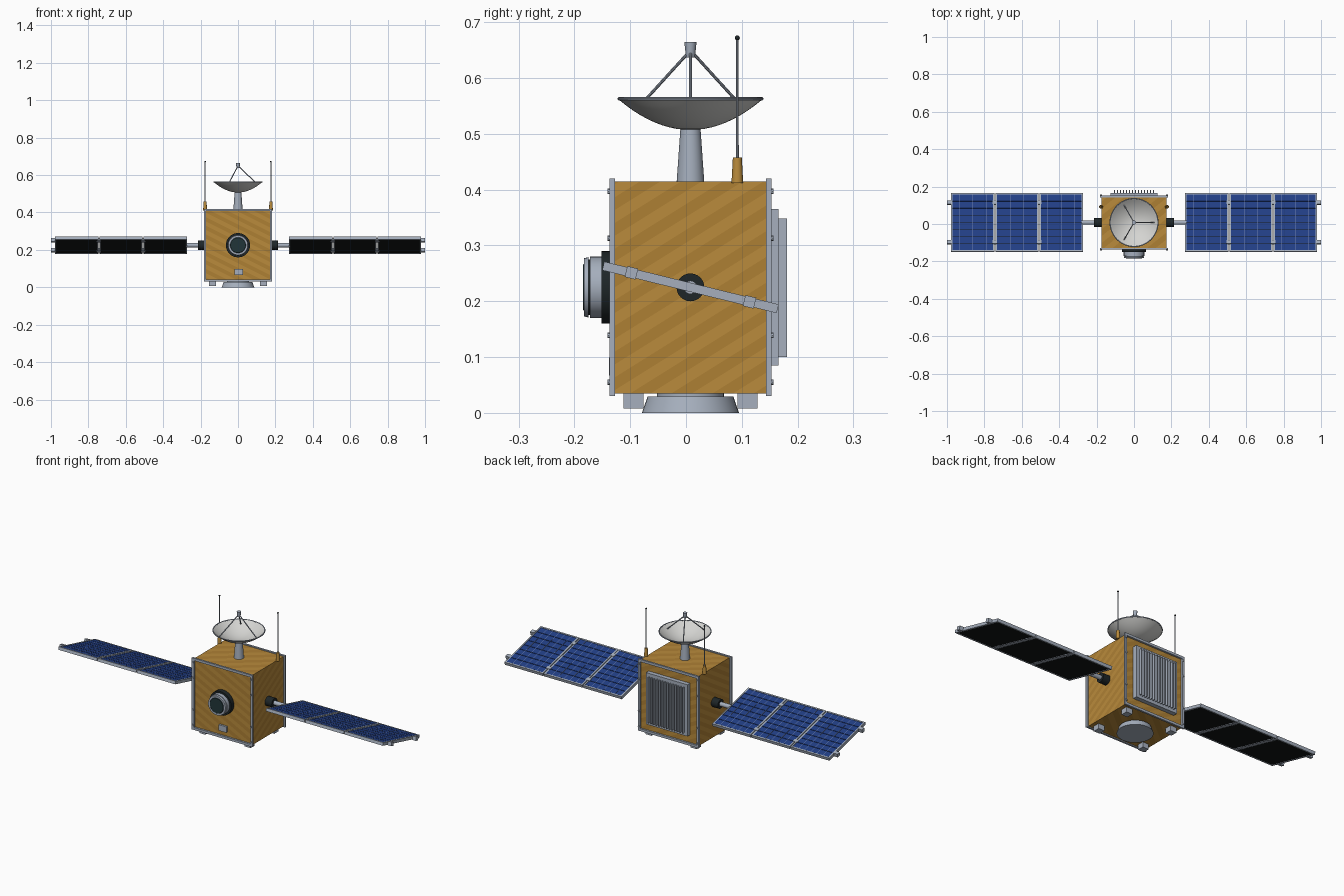
import bpy, bmesh, math
from mathutils import Matrix, Vector

if "Cube" in bpy.data.objects:
    bpy.data.objects.remove(bpy.data.objects["Cube"])


def material(name, *rgb):
    m = bpy.data.materials.new(name)
    m.use_nodes = True
    m.diffuse_color = (*rgb, 1)
    m.node_tree.nodes["Principled BSDF"].inputs["Base Color"].default_value = (*rgb, 1)
    return m


GOLD = material("gold foil", 0.49, 0.26, 0.045)
CREASE = material("gold foil crease", 0.42, 0.215, 0.034)
SILVER = material("brushed silver", 0.38, 0.43, 0.51)
DARK = material("dark housing", 0.013, 0.019, 0.021)
BLACK = material("panel backing", 0.007, 0.009, 0.009)
BLUE = material("solar blue", 0.016, 0.05, 0.24)
WIRE = material("pale blue wire", 0.16, 0.22, 0.42)
WHITE = material("dish white", 0.66, 0.66, 0.64)
GLASS = material("lens glass", 0.015, 0.035, 0.04)

CY, CZ = 0.008, 0.225      # centre of the bus in y, and wing axis height
HX, HY = 0.174, 0.135      # half sizes of the bus
BOTTOM, TOP = 0.035, 0.415


def finish(name, bm, *mats, smooth=False):
    bmesh.ops.recalc_face_normals(bm, faces=bm.faces)
    mesh = bpy.data.meshes.new(name)
    bm.to_mesh(mesh)
    bm.free()
    for m in mats:
        mesh.materials.append(m)
    ob = bpy.data.objects.new(name, mesh)
    bpy.context.collection.objects.link(ob)
    if smooth:
        bpy.ops.object.select_all(action="DESELECT")
        ob.select_set(True)
        bpy.context.view_layer.objects.active = ob
        bpy.ops.object.shade_smooth_by_angle(angle=math.radians(35))
    return ob


def boxes(name, mat, items, matrix=Matrix()):
    """One object made of boxes, each given as (centre, size)."""
    bm = bmesh.new()
    for centre, size in items:
        place = matrix @ Matrix.Translation(centre) @ Matrix.Diagonal((*size, 1))
        bmesh.ops.create_cube(bm, size=1, matrix=place)
    return finish(name, bm, mat)


def cones(name, mat, items, segments=32):
    """Round bars, each given as (start, end, start radius, end radius)."""
    bm = bmesh.new()
    for a, b, r1, r2 in items:
        a, b = Vector(a), Vector(b)
        turn = (b - a).to_track_quat("Z", "Y").to_matrix().to_4x4()
        bmesh.ops.create_cone(bm, cap_ends=True, segments=segments, radius1=r1, radius2=r2,
                              depth=(b - a).length, matrix=Matrix.Translation((a + b) / 2) @ turn)
    return finish(name, bm, mat, smooth=True)


def frame(cx, cy, z, w, d, h, bar):
    """Four bars of a flat rectangular frame."""
    out = [((cx, cy + s * (d - bar) / 2, z), (w, bar, h)) for s in (-1, 1)]
    return out + [((cx + s * (w - bar) / 2, cy, z), (bar, d - 2 * bar, h)) for s in (-1, 1)]


# Foil wrapped bus with diagonal creases
bm = bmesh.new()
bmesh.ops.create_cube(bm, size=1, matrix=Matrix.Translation((0, CY, (BOTTOM + TOP) / 2))
                      @ Matrix.Diagonal((2 * HX, 2 * HY, TOP - BOTTOM, 1)))
slant = Vector((0.4, -0.5, 0.8)).normalized()
step = 0.018
for i in range(-20, 40):
    bmesh.ops.bisect_plane(bm, geom=bm.verts[:] + bm.edges[:] + bm.faces[:],
                           plane_co=slant * i * step, plane_no=slant)
for f in bm.faces:
    f.material_index = math.floor(f.calc_center_median().dot(slant) / step) % 2
finish("bus_body", bm, GOLD, CREASE)

# Edge frames and bolts on the front and back
upright = Matrix.Rotation(math.radians(90), 4, "X")
for name, s in (("front", -1), ("back", 1)):
    y = CY + s * (HY + 0.005)
    boxes(name + "_edge_frame", SILVER, frame(0, CZ, -y, 0.366, 0.39, 0.01, 0.013), upright)
    cones(name + "_frame_bolts", SILVER,
          [((x, y, z), (x, y + s * 0.009, z), 0.005, 0.005)
           for x in (-0.176, 0.176) for z in (0.055, 0.139, 0.313, 0.397)], 8)

# Front camera and small sensor
def along_y(y1, y2, r1, r2):
    return ((0, y1, CZ), (0, y2, CZ), r1, r2)


cones("camera_mount", DARK, [along_y(-0.127, -0.151, 0.065, 0.065)], 40)
cones("camera_barrel", SILVER, [along_y(-0.15, -0.172, 0.055, 0.055)], 40)
cones("camera_groove", DARK, [along_y(-0.17, -0.176, 0.05, 0.05)], 40)
cones("camera_ring", SILVER, [along_y(-0.175, -0.183, 0.054, 0.052)], 40)
cones("camera_lens", GLASS, [along_y(-0.18, -0.185, 0.045, 0.04)], 40)
boxes("front_sensor", SILVER, [((0.003, -0.131, 0.083), (0.046, 0.014, 0.032))])

# Back radiator with upright fins
boxes("radiator_plate", SILVER, [((0, 0.154, CZ), (0.25, 0.024, 0.281))])
boxes("radiator_fins", SILVER,
      [((-0.104 + i * 0.016, 0.172, 0.224), (0.005, 0.018, 0.248)) for i in range(14)])

# Underside nozzle and feet
cones("thruster_ring", SILVER, [((0, CY, 0), (0, CY, 0.029), 0.087, 0.077),
                                ((0, CY, 0.028), (0, CY, 0.04), 0.06, 0.06)], 40)
boxes("feet", SILVER, [((x, CY + y, 0.022), (0.036, 0.036, 0.028))
                       for x in (-0.136, 0.136) for y in (-0.102, 0.102)])

# Dish: pedestal, thin bowl, rim, feed and struts
cones("dish_pedestal", SILVER, [((0, CY, 0.41), (0, CY, 0.51), 0.025, 0.018)])
R, Z0, DEPTH = 0.128, 0.507, 0.054
bowl = [(R * i / 10, Z0 + DEPTH * (i / 10) ** 2) for i in range(11)]
profile = bowl + [(r, z + 0.004) for r, z in reversed(bowl)]
bm = bmesh.new()
verts = [bm.verts.new((r, CY, z)) for r, z in profile]
edges = [bm.edges.new(pair) for pair in zip(verts, verts[1:])]
bmesh.ops.spin(bm, geom=verts + edges, cent=(0, CY, 0), axis=(0, 0, 1),
               angle=math.tau, steps=48, use_duplicate=False)
bmesh.ops.remove_doubles(bm, verts=bm.verts, dist=0.0001)
finish("dish_bowl", bm, WHITE, smooth=True)
bpy.ops.mesh.primitive_torus_add(major_radius=R, minor_radius=0.003, major_segments=48,
                                 minor_segments=8, location=(0, CY, Z0 + DEPTH + 0.002))
rim = bpy.context.object
rim.name = "dish_rim"
rim.data.materials.append(SILVER)
bpy.ops.object.shade_smooth_by_angle()
cones("dish_feed", SILVER, [((0, CY, 0.637), (0, CY, 0.665), 0.008, 0.011)], 20)
cones("dish_struts", SILVER,
      [((0.006 * math.cos(a), CY + 0.006 * math.sin(a), 0.644),
        (0.108 * math.cos(a), CY + 0.108 * math.sin(a), 0.547), 0.0028, 0.0028)
       for a in (0, math.tau / 3, -math.tau / 3)], 10)

# Wings, booms and whip antennas on both sides
tilt = Matrix.Translation((0, CY, CZ)) @ Matrix.Rotation(math.radians(-13.8), 4, "X")
W, D = 0.232, 0.322
for side, s in (("left", 1), ("right", -1)):
    cones(side + "_wing_hub", DARK, [((s * 0.17, CY, CZ), (s * 0.215, CY, CZ), 0.025, 0.025)], 24)
    cones(side + "_wing_boom", SILVER, [((s * 0.21, CY, CZ), (s * 0.28, CY, CZ), 0.012, 0.012)], 20)
    for n in range(3):
        x = s * (0.389 + n * 0.2365)
        label = f"{side}_panel_{n + 1}_"
        boxes(label + "frame", SILVER, frame(x, 0, 0, W, D, 0.016, 0.008), tilt)
        boxes(label + "backing", BLACK, [((x, 0, -0.002), (W - 0.012, D - 0.012, 0.008))], tilt)
        # Cells over the dark backing, with pale wires between the columns
        rows, cols = 8, 6
        cw, cd = (W - 0.016) / cols, (D - 0.016) / rows
        boxes(label + "cells", BLUE,
              [((x + (i - (cols - 1) / 2) * cw, (j - (rows - 1) / 2) * cd, 0.004),
                (cw, cd - 0.0025, 0.006)) for i in range(cols) for j in range(rows)], tilt)
        boxes(label + "wires", WIRE,
              [((x + (i - cols / 2) * cw, 0, 0.005), (0.0022, D - 0.016, 0.005))
               for i in range(1, cols)], tilt)
    boxes(side + "_wing_hinges", SILVER,
          [((s * x, y, 0), (0.024, 0.02, 0.02)) for x in (0.507, 0.744, 0.988)
           for y in (-0.109, 0.109)], tilt)
    ax, ay = s * 0.176, 0.092
    cones(side + "_antenna_base", GOLD, [((ax, ay, 0.412), (ax, ay, 0.458), 0.0105, 0.008)], 16)
    cones(side + "_antenna_rod", SILVER, [((ax, ay, 0.455), (ax, ay, 0.672), 0.0026, 0.002)], 10)
    bm = bmesh.new()
    bmesh.ops.create_uvsphere(bm, u_segments=12, v_segments=8, radius=0.0045,
                              matrix=Matrix.Translation((ax, ay, 0.672)))
    finish(side + "_antenna_tip", bm, DARK, smooth=True)
